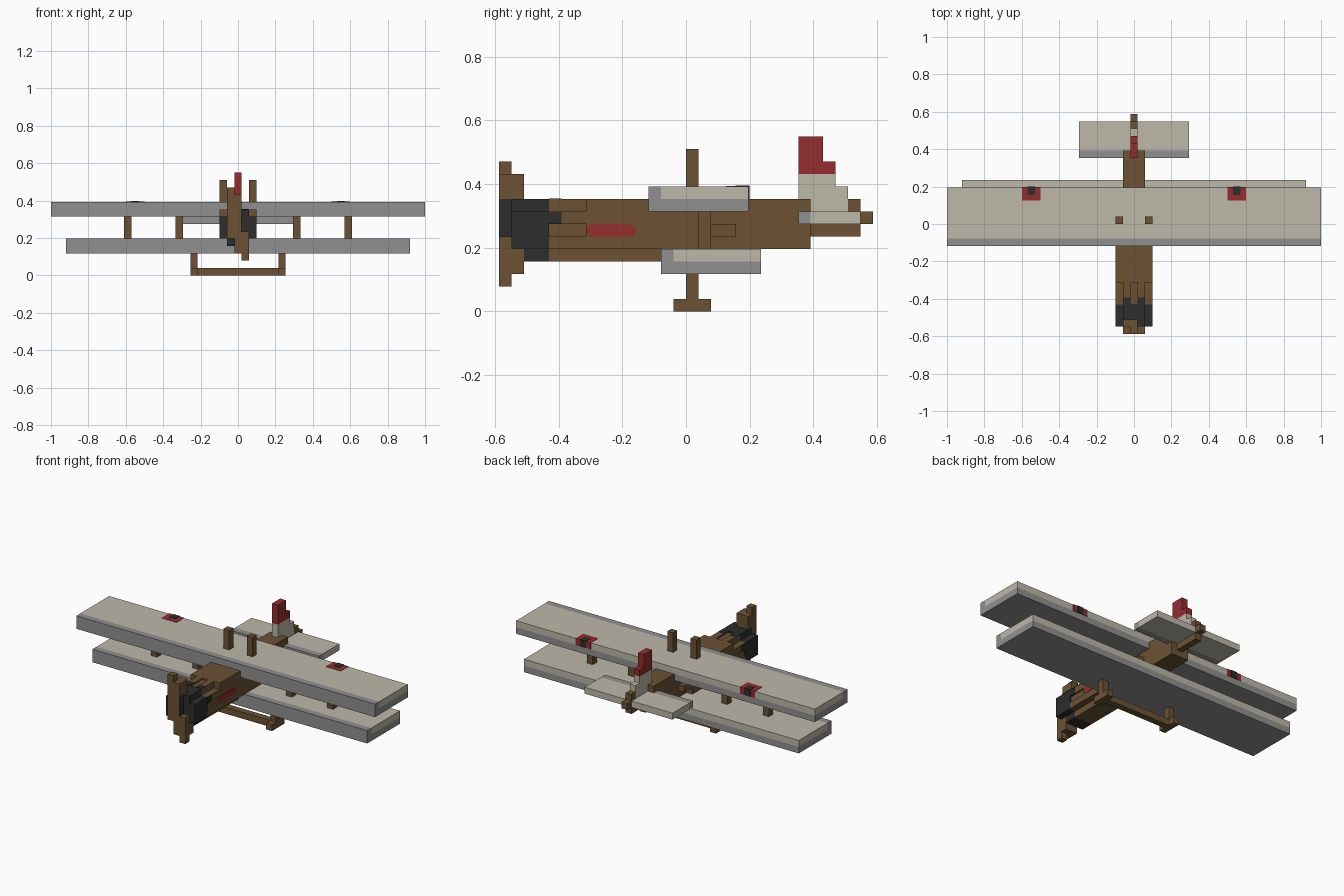
import bpy, bmesh
from mathutils import Vector

old = bpy.data.objects.get("Cube")
if old:
    bpy.data.objects.remove(old, do_unlink=True)


def material(name, red, green, blue):
    colour = (red, green, blue, 1)
    mat = bpy.data.materials.new(name)
    mat.use_nodes = True
    mat.diffuse_color = colour
    mat.node_tree.nodes["Principled BSDF"].inputs["Base Color"].default_value = colour
    return mat


WOOD = material("brown wood", 0.15, 0.085, 0.034)
CANVAS = material("pale canvas", 0.51, 0.48, 0.4)
GREY = material("grey edge", 0.28, 0.28, 0.28)
RED = material("dark red", 0.3, 0.026, 0.028)
BLACK = material("engine black", 0.026, 0.026, 0.027)

# Thickness of every board and strut, and of painted plates
board = 2 / 51
paint = 0.002


def part(name, mat, *boxes, mirror=False):
    """One object made of boxes: x range (or half width), y range, z range."""
    bm = bmesh.new()
    for across, along, up in boxes:
        if not isinstance(across, tuple):
            across = (-across, across)
        sides = [across]
        if mirror:
            sides.append((-across[1], -across[0]))
        for side in sides:
            low, high = (Vector(corner) for corner in zip(side, along, up))
            verts = bmesh.ops.create_cube(bm, size=1)["verts"]
            bmesh.ops.scale(bm, vec=high - low, verts=verts)
            bmesh.ops.translate(bm, vec=(low + high) / 2, verts=verts)
    mesh = bpy.data.meshes.new(name)
    bm.to_mesh(mesh)
    bm.free()
    mesh.materials.append(mat)
    obj = bpy.data.objects.new(name, mesh)
    bpy.context.collection.objects.link(obj)
    return obj


def step(start, count=1):
    """A range that is a number of boards long."""
    return (start, start + count * board)


def wing(name, half, front, back, bottom):
    middle = bottom + board
    part(name + "_underside", GREY, (half, (front, back), step(bottom)))
    part(name + "_leading_edge", GREY, (half, step(front), step(middle)))
    part(name + "_canvas", CANVAS, (half, (front + board, back), step(middle)))


# Half widths of the body, from the keel outwards
core, inner, outer = (board * n for n in (0.5, 1.5, 2.5))
# Heights of the body, from the belly up
belly, floor, seam, crease, shoulder, roof, deck, blade_top = (
    board * n for n in range(4, 12))
# Stations along the body, from the propeller to the tail
spinner, blade_back, cowl, firewall, cabin = (-board * n for n in (15, 14, 13, 11, 8))
cockpit, tail_front, boom, stern = (board * n for n in (2, 9, 10, 14))
trailing = 5 * board

# Wings
wing("upper_wing", 1, -3 * board, trailing, shoulder)
wing("lower_wing", 0.92, -cockpit, trailing + board, belly - board)

# Roundels wrapping over the trailing edge of the upper wing
for name, mat, left, right, length, lift in (
        ("roundel", RED, 0.5, 0.6, 0.07, paint),
        ("roundel_centre", BLACK, 0.53, 0.57, 0.04, 2 * paint)):
    rear, top = trailing + lift, deck + lift
    part(name, mat,
         ((left, right), (trailing - length, rear), (deck - paint, top)),
         ((left, right), (trailing - paint, rear), (roof, top)), mirror=True)

# Fuselage and tail boom
part("fuselage", WOOD,
     (outer, (cabin, cockpit), (floor, roof)),
     (inner, (cabin, -cockpit), (belly, floor)),
     (inner, (cockpit, boom), (floor, roof)),
     (outer, step(cockpit, 2), (seam, crease)))
part("tail_boom", WOOD,
     (core, (boom, stern), (seam, crease)),
     (core, (stern - board, stern), (crease, roof)),
     (core, step(stern), (crease, shoulder)))

# Ribbed nose behind the engine
nose = (firewall, cabin)
groove = 0.01
part("nose_core", WOOD,
     (inner, nose, (floor, shoulder)),
     (core, nose, (belly, roof - groove)),
     (outer - groove, nose, (seam, crease)))
part("nose_ribs", WOOD,
     ((inner, outer), nose, step(floor)),
     ((inner, outer), nose, step(crease)),
     ((core, inner), nose, step(shoulder)),
     ((core, inner), nose, step(belly)), mirror=True)

# Engine and exhaust tips
part("engine", BLACK,
     (outer, (blade_back, firewall), (floor, shoulder)),
     (inner, (blade_back, firewall), (shoulder, roof)),
     (inner, (cowl, firewall), (belly, floor)))
part("exhaust_tips", BLACK,
     ((core + paint, inner - paint), step(firewall), (shoulder, roof + paint)),
     ((inner + paint, outer + paint), step(firewall), (crease, shoulder - paint)),
     mirror=True)

# Propeller: twisted blades around a hub with dark sides
front_layer, rear_layer = (spinner, blade_back), (blade_back, cowl)
part("propeller", WOOD,
     ((-inner, -core), front_layer, (floor, blade_top + board)),
     ((-inner, -core), rear_layer, (roof, blade_top)),
     (core, (spinner, cowl), (roof, blade_top)),
     (core, (spinner, cowl), (belly - board, floor)),
     ((core, inner), front_layer, (belly - cockpit, seam)),
     ((core, inner), rear_layer, (belly - board, floor)))
hub = part("propeller_hub", WOOD, (core, front_layer, (floor, roof)))
hub.data.materials.append(BLACK)
for face in hub.data.polygons:
    face.material_index = int(abs(face.normal.x) > 0.5)

# Painted stripes on the fuselage sides, with clipped ends
skin = (outer - paint, outer + paint)
stripe_front, stripe_back = step(cabin, 4)
part("side_stripes", RED,
     (skin, (stripe_front, stripe_back), (seam + groove, crease - groove)),
     (skin, (stripe_front + groove, stripe_back - groove), (seam, crease)),
     mirror=True)

# Tailplane and fin
tail_half = 0.294
fin_back = stern - 2 * board
part("tailplane_leading_edge", GREY, (tail_half, step(tail_front), step(crease)))
part("tailplane", CANVAS, (tail_half, (boom, stern), step(crease)))
part("fin", CANVAS,
     (core, (tail_front, fin_back), (shoulder, blade_top)),
     (core, step(fin_back), (shoulder, deck)))
part("fin_tip", RED,
     (core, step(tail_front, 2), step(blade_top, 3)),
     (core, (fin_back - board, fin_back), step(blade_top)))

# Posts above the wing and struts between the wings
part("upper_posts", WOOD, ((inner, outer), step(0), step(deck, 3)), mirror=True)
for name, start in (("inner_strut", tail_half), ("outer_strut", 0.57)):
    part(name, WOOD, (step(start), step(board), (floor, shoulder)), mirror=True)

# Landing gear
gear = 0.216
part("gear_axle", WOOD, (gear, step(0), step(0)))
part("gear_legs", WOOD, (step(gear), step(0), (board, belly - board)), mirror=True)
part("gear_skids", WOOD, (step(gear), step(-board, 3), step(0)), mirror=True)
